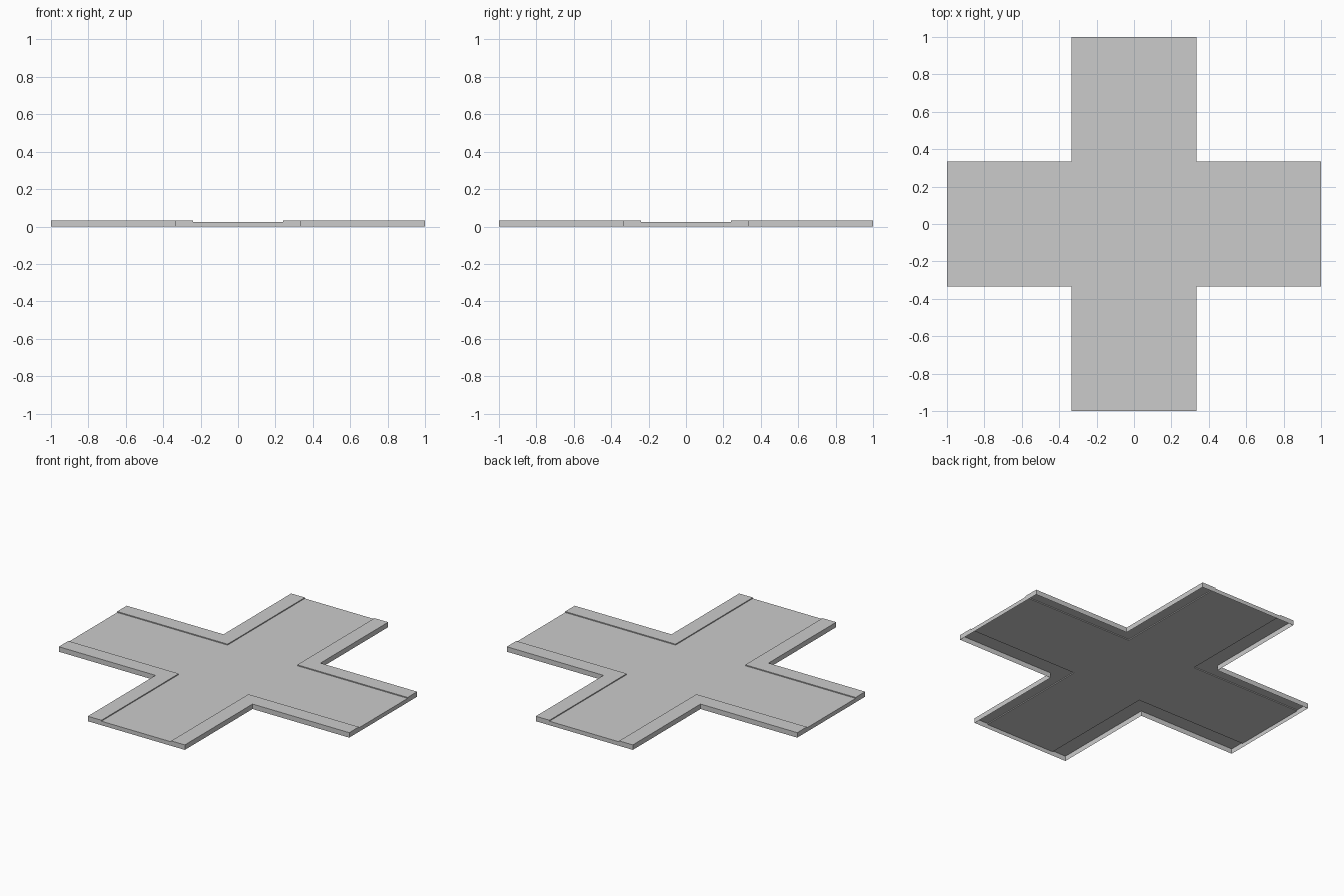
import bpy
import bmesh
from math import pi
from mathutils import Matrix

if "Cube" in bpy.data.objects:
    bpy.data.objects.remove(bpy.data.objects["Cube"])

ROAD, EDGE, END = 0.24, 0.334, 1.0    # road half width, outer half width, arm length
ROAD_Z, KERB_Z = 0.025, 0.031


def face(bm, pts):
    bm.faces.new([bm.verts.new(p) for p in pts])


def wall(bm, a, b, z0, z1):
    face(bm, [(*a, z0), (*b, z0), (*b, z1), (*a, z1)])


def finish(name, bm):
    bmesh.ops.remove_doubles(bm, verts=bm.verts, dist=1e-5)
    mesh = bpy.data.meshes.new(name)
    bm.to_mesh(mesh)
    bm.free()
    bpy.context.collection.objects.link(bpy.data.objects.new(name, mesh))


# Road surface: centre square plus four arms with end walls, open underneath
bm = bmesh.new()
r = ROAD
face(bm, [(-r, -r, ROAD_Z), (r, -r, ROAD_Z), (r, r, ROAD_Z), (-r, r, ROAD_Z)])
for i in range(4):
    arm = bmesh.new()
    face(arm, [(r, -r, ROAD_Z), (END, -r, ROAD_Z), (END, r, ROAD_Z), (r, r, ROAD_Z)])
    wall(arm, (END, -r), (END, r), 0, ROAD_Z)
    arm.transform(Matrix.Rotation(i * pi / 2, 4, 'Z'))
    tmp = bpy.data.meshes.new("arm_part")
    arm.to_mesh(tmp)
    arm.free()
    bm.from_mesh(tmp)
    bpy.data.meshes.remove(tmp)
finish("road", bm)

# Raised L-shaped pavement in each corner, with kerb step and outer walls
outline = [(r, r), (END, r), (END, EDGE), (EDGE, EDGE), (EDGE, END), (r, END)]
for i, corner in enumerate(("back_right", "back_left", "front_left", "front_right")):
    bm = bmesh.new()
    face(bm, [(x, y, KERB_Z) for x, y in outline])
    for k in range(6):
        step = k in (0, 5)
        wall(bm, outline[k], outline[(k + 1) % 6], ROAD_Z if step else 0, KERB_Z)
    bm.transform(Matrix.Rotation(i * pi / 2, 4, 'Z'))
    finish("pavement_" + corner, bm)
